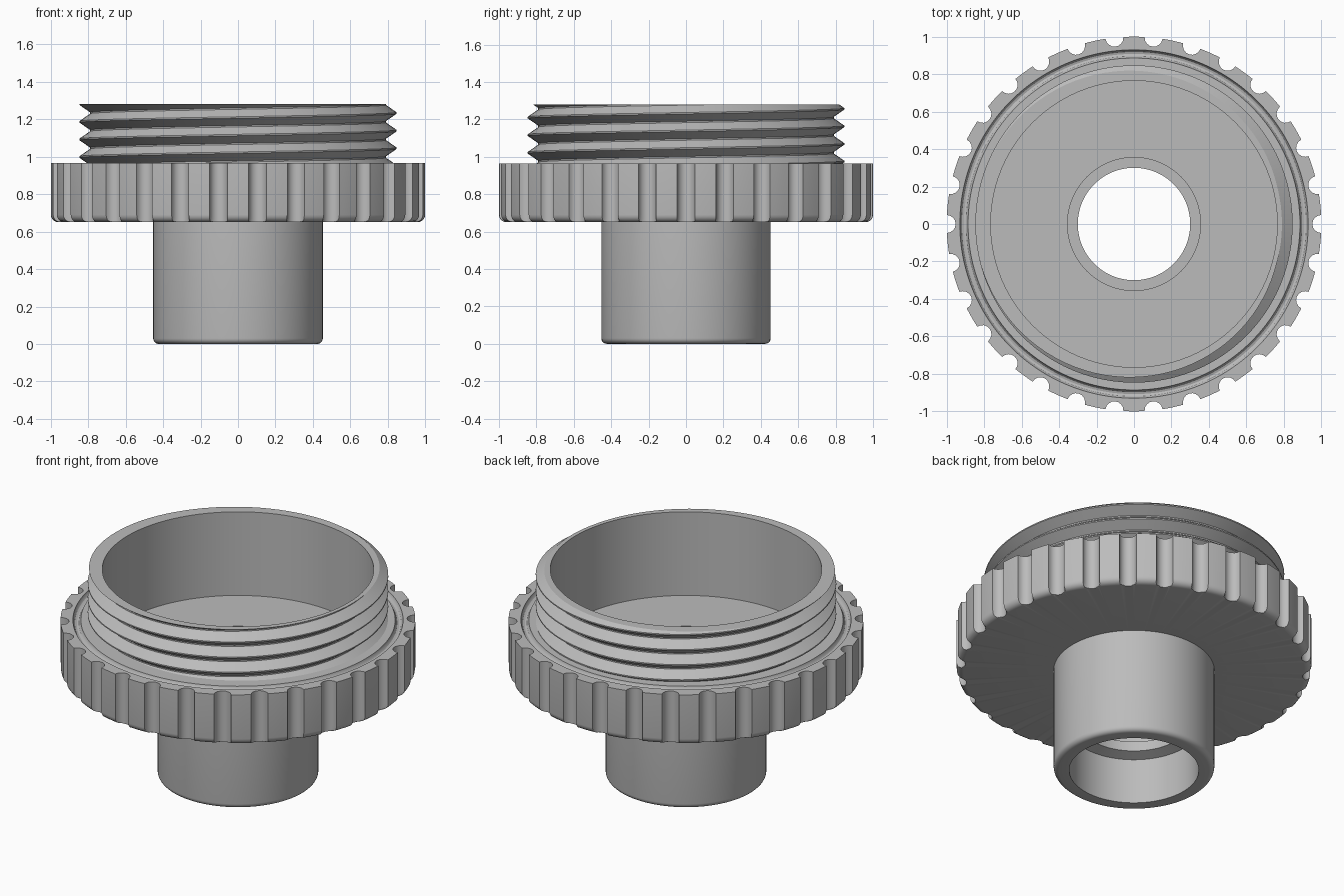
import bpy, bmesh
from math import sin, cos, pi, radians, sqrt, atan2, hypot

cube = bpy.data.objects.get("Cube")
if cube:
    bpy.data.objects.remove(cube, do_unlink=True)

grey = bpy.data.materials.new("plain_grey")
grey.use_nodes = True
COLOR = (0.5, 0.5, 0.5, 1)
grey.diffuse_color = COLOR
grey.node_tree.nodes["Principled BSDF"].inputs["Base Color"].default_value = COLOR


def sweep(name, angles, profile):
    """Sweep a profile, which may change with the angle, around the z axis."""
    bm = bmesh.new()
    columns = []
    for i, a in enumerate(angles):
        columns.append([bm.verts.new((r * cos(a), r * sin(a), z)) for r, z in profile(i, a)])
    for left, right in zip(columns, columns[1:]):
        for j in range(len(left) - 1):
            bm.faces.new((left[j], right[j], right[j + 1], left[j + 1]))
    bmesh.ops.remove_doubles(bm, verts=bm.verts, dist=1e-5)
    mesh = bpy.data.meshes.new(name)
    bm.to_mesh(mesh)
    bm.free()
    mesh.materials.append(grey)
    obj = bpy.data.objects.new(name, mesh)
    bpy.context.collection.objects.link(obj)
    bpy.ops.object.select_all(action="DESELECT")
    obj.select_set(True)
    bpy.context.view_layer.objects.active = obj
    bpy.ops.object.shade_smooth_by_angle(angle=radians(30))
    return obj


def fillet(r, z, radius, steps=5):
    """Rounded lower outer corner ending at radius r, starting at height z."""
    return [(r - radius + radius * sin(t), z + radius - radius * cos(t))
            for t in (pi / 2 * k / steps for k in range(steps + 1))]


# Threaded cup with its hollow stem
TOP, BASE, PITCH = 1.28, 0.95, 0.094
ROOT, CREST = 0.79, 0.847


def thread_radius(z, turn):
    d = abs(((z - TOP) / PITCH - turn + 0.5) % 1 - 0.5)
    return ROOT + (CREST - ROOT) * min(1, max(0, (0.46 - d) / 0.42))


def cup_profile(i, a):
    turn = (a - pi) / (2 * pi)
    pts = [(0.365, 0)] + fillet(0.453, 0, 0.03) + [(0.453, 0.7), (0.78, 0.7)]
    for n in range(-5, 2):
        for phase in (-0.04, 0.04, 0.46, 0.54):
            z = min(TOP, max(BASE, TOP + PITCH * (n + phase + turn)))
            pts.append((thread_radius(z, turn), z))
    # rim, inner wall, floor and the lip inside the stem
    pts += [(0.765, TOP), (0.765, 0.76), (0.355, 0.76), (0.355, 0.36),
            (0.3, 0.36), (0.3, 0.3), (0.365, 0.28), (0.365, 0)]
    return pts


SEGMENTS = 96
sweep("threaded_cup", [2 * pi * i / SEGMENTS for i in range(SEGMENTS + 1)], cup_profile)

# Grip collar with scalloped notches and a ring groove on top
NOTCHES, NOTCH_R = 30, 0.048
outline = []
for n in range(NOTCHES):
    middle = 2 * pi * n / NOTCHES
    for k in range(9):
        t = pi / 2 + pi * k / 8
        x, y = 1 + NOTCH_R * cos(t), -NOTCH_R * sin(t)
        outline.append((middle + atan2(y, x), min(1, hypot(x, y))))
    for k in (1, 2, 3):
        edge = atan2(NOTCH_R, 1)
        outline.append((middle + edge + (2 * pi / NOTCHES - 2 * edge) * k / 4, 1))
outline.append((outline[0][0] + 2 * pi, outline[0][1]))


def collar_profile(i, a):
    limit = outline[i][1]
    pts = [(0.45, 0.65)]
    pts += [(min(r, limit), z) for r, z in fillet(1, 0.65, 0.04) + [(1, 0.965)]]
    pts.append((0.93, 0.965))
    for k in range(1, 7):
        t = pi * k / 6
        pts.append((0.908 + 0.022 * cos(t), 0.965 - 0.025 * sin(t)))
    pts.append((0.78, 0.965))
    return pts


sweep("grip_collar", [a for a, r in outline], collar_profile)
